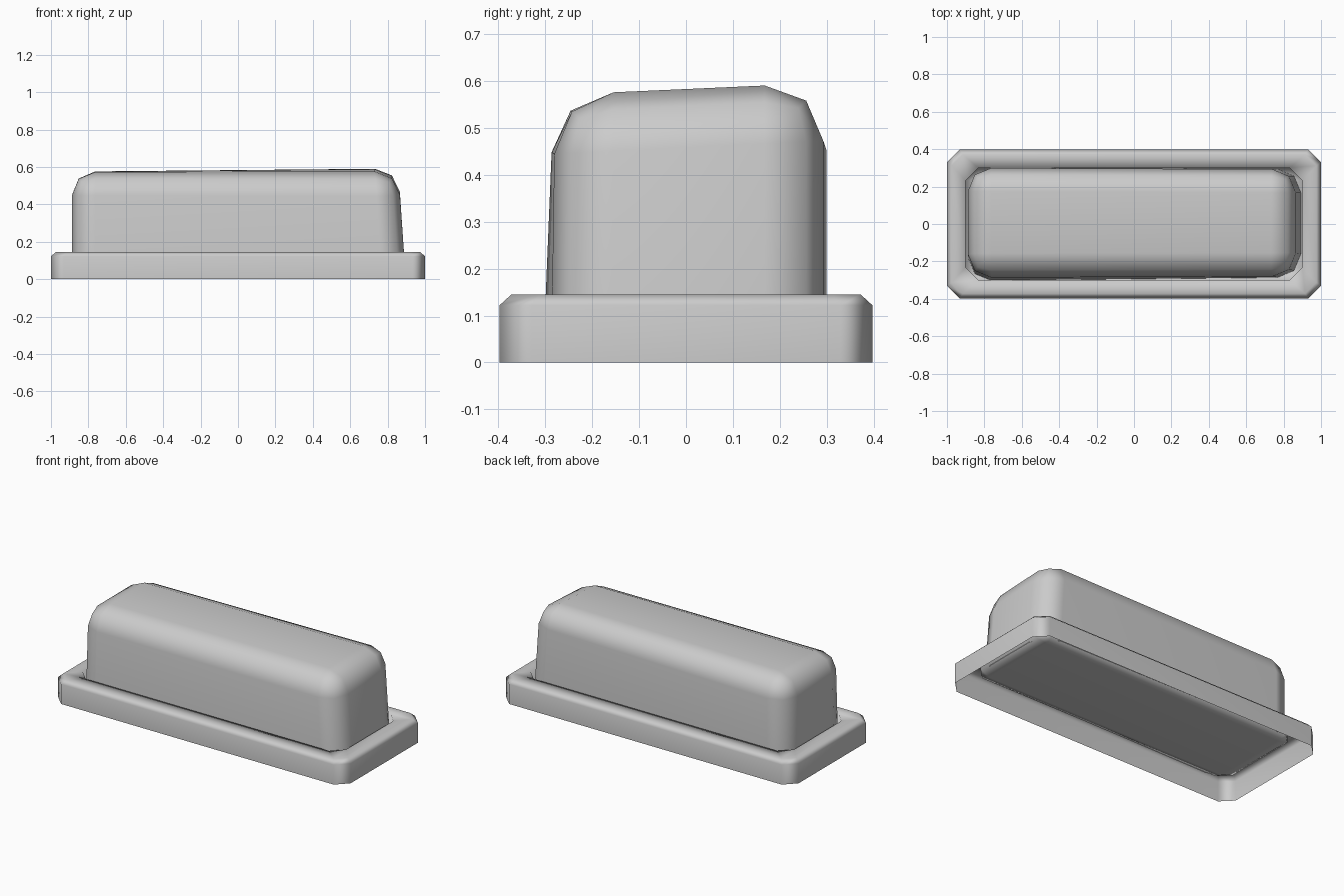
import bpy, bmesh

cube = bpy.data.objects.get("Cube")
if cube:
    bpy.data.objects.remove(cube, do_unlink=True)

grey = bpy.data.materials.new("light_grey")
grey.use_nodes = True
tone = (0.6, 0.6, 0.6, 1)
grey.diffuse_color = tone
grey.node_tree.nodes["Principled BSDF"].inputs["Base Color"].default_value = tone


def finish(bm, name):
    """Turn a bmesh into a smooth object with flat-looking large faces."""
    mesh = bpy.data.meshes.new(name)
    bm.to_mesh(mesh)
    bm.free()
    obj = bpy.data.objects.new(name, mesh)
    bpy.context.collection.objects.link(obj)
    mesh.materials.append(grey)
    bpy.ops.object.select_all(action='DESELECT')
    obj.select_set(True)
    bpy.context.view_layer.objects.active = obj
    bpy.ops.object.shade_smooth_by_angle(angle=1.7)
    obj.modifiers.new("weighted", 'WEIGHTED_NORMAL').keep_sharp = True
    return obj


def octagon(bm, hx, hy, c, z):
    """Rectangle ring with cut corners."""
    pts = []
    for sx, sy in ((1, 1), (-1, 1), (-1, -1), (1, -1)):
        pair = [(sx * hx, sy * (hy - c)), (sx * (hx - c), sy * hy)]
        pts += pair if sx * sy > 0 else pair[::-1]
    return [bm.verts.new((x, y, z)) for x, y in pts]


# Frame: open-bottomed shell, chamfered rim, and a recess with a bevelled floor
bm = bmesh.new()
rings = [octagon(bm, *r) for r in (
    (1.0, 0.397, 0.068, 0), (1.0, 0.397, 0.068, 0.122),
    (0.975, 0.372, 0.06, 0.145), (0.9, 0.3, 0.068, 0.145),
    (0.9, 0.3, 0.068, 0.08), (0.828, 0.242, 0, 0.06))]
for a, b in zip(rings, rings[1:]):
    for i in range(8):
        j = (i + 1) % 8
        bm.faces.new((a[i], a[j], b[j], b[i]))
bm.faces.new(rings[-1])
# the floor has square corners, so its paired points merge
bmesh.ops.remove_doubles(bm, verts=bm.verts[:], dist=0.0001)
finish(bm, "frame")

# Button: open-bottomed, tapered, slightly twisted block with rounded edges
top = {(-1, -1): (-0.888, -0.281, 0.573), (1, -1): (0.857, -0.279, 0.569),
       (1, 1): (0.857, 0.292, 0.598), (-1, 1): (-0.888, 0.3, 0.575)}
bottom = {(-1, -1): (-0.888, -0.303, 0.075), (1, -1): (0.892, -0.285, 0.075),
          (1, 1): (0.892, 0.293, 0.075), (-1, 1): (-0.888, 0.3, 0.075)}
bm = bmesh.new()
bmesh.ops.create_cube(bm, size=2)
for v in bm.verts:
    corners = top if v.co.z > 0 else bottom
    v.co = corners[round(v.co.x), round(v.co.y)]
base = [f for f in bm.faces if f.calc_center_median().z < 0.1]
edges = [e for e in bm.edges if max(v.co.z for v in e.verts) > 0.1]
bmesh.ops.bevel(bm, geom=edges, offset=0.125, segments=2, profile=0.5,
                affect='EDGES')
base = [f for f in bm.faces if f.calc_center_median().z < 0.1]
bmesh.ops.delete(bm, geom=base, context='FACES')
finish(bm, "button")
